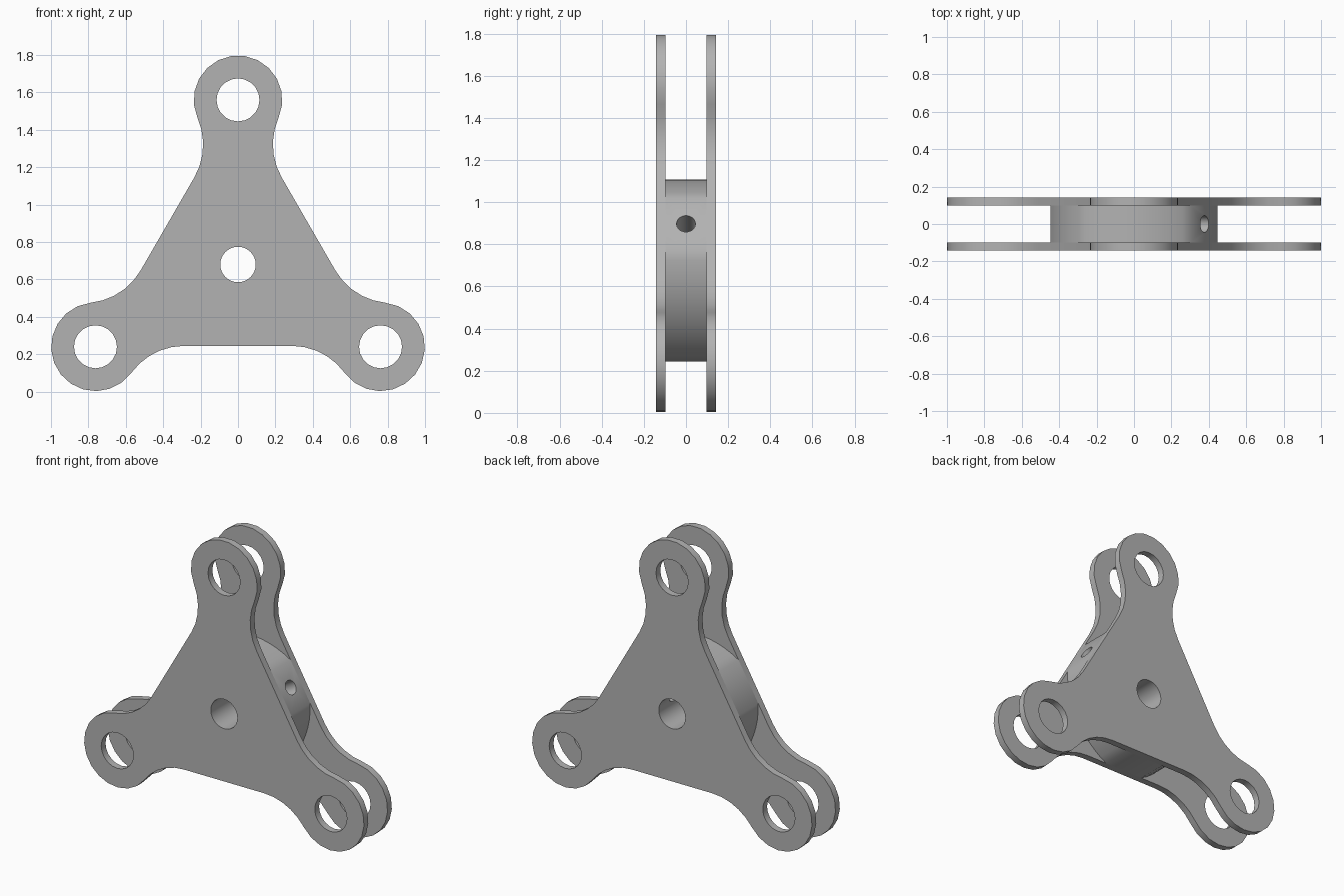
import bpy, bmesh, math
from mathutils import Vector, Matrix

if "Cube" in bpy.data.objects:
    bpy.data.objects.remove(bpy.data.objects["Cube"], do_unlink=True)

CENTRE_Z = 0.68      # height of the hub axis
ARM = 0.88           # hub axis to lug axis
LUG_R = 0.237
EDGE = 0.435         # hub axis to the straight plate edges
FILLET = 0.35
INNER, OUTER = 0.098, 0.142

grey = bpy.data.materials.new("satin grey metal")
grey.use_nodes = True
grey.diffuse_color = (0.45, 0.45, 0.45, 1)
grey.node_tree.nodes["Principled BSDF"].inputs["Base Color"].default_value = grey.diffuse_color


def arc(centre, r, a0, a1, n):
    return [Vector((centre[0] + r * math.cos(a0 + (a1 - a0) * i / n),
                    centre[1] + r * math.sin(a0 + (a1 - a0) * i / n))) for i in range(n + 1)]


def circle(centre, r, n):
    return arc(centre, r, 0, math.tau, n)[:-1]


def three_fold(points):
    """Repeat a run of points around the hub axis."""
    return [Matrix.Rotation(k * math.tau / 3, 2) @ p for k in range(3) for p in points]


def mirrored(points):
    return [Vector((-p.x, p.y)) for p in reversed(points)]


def slab(name, loops, y0, y1):
    """Extrude an outline with holes between two depths."""
    curve = bpy.data.curves.new(name, 'CURVE')
    curve.dimensions, curve.fill_mode = '2D', 'BOTH'
    curve.extrude = (y1 - y0) / 2
    for loop in loops:
        spline = curve.splines.new('POLY')
        spline.points.add(len(loop) - 1)
        for point, p in zip(spline.points, loop):
            point.co = (p.x, p.y, 0, 1)
        spline.use_cyclic_u = True
    temp = bpy.data.objects.new(name + "_outline", curve)
    bpy.context.collection.objects.link(temp)
    bpy.context.view_layer.update()
    mesh = bpy.data.meshes.new_from_object(temp.evaluated_get(bpy.context.evaluated_depsgraph_get()))
    bpy.data.objects.remove(temp, do_unlink=True)
    mesh.name = name
    mesh.transform(Matrix.Translation((0, (y0 + y1) / 2, CENTRE_Z)) @ Matrix.Rotation(math.pi / 2, 4, 'X'))
    bm = bmesh.new()
    bm.from_mesh(mesh)
    bmesh.ops.remove_doubles(bm, verts=bm.verts, dist=1e-5)
    bmesh.ops.recalc_face_normals(bm, faces=bm.faces)
    bm.to_mesh(mesh)
    bm.free()
    mesh.materials.clear()
    mesh.materials.append(grey)
    obj = bpy.data.objects.new(name, mesh)
    bpy.context.collection.objects.link(obj)
    return obj


def finish(obj):
    bpy.ops.object.select_all(action='DESELECT')
    obj.select_set(True)
    bpy.context.view_layer.objects.active = obj
    bpy.ops.object.shade_smooth_by_angle(angle=math.radians(32))


# Plate outline: lug arc, joined to the straight edges by concave fillets
n = Vector((math.cos(math.pi / 6), 0.5))
t = Vector((-n.y, n.x))
lug = Vector((0, ARM))
reach = EDGE + FILLET
along = lug.dot(t) - math.sqrt((LUG_R + FILLET) ** 2 - (reach - lug.dot(n)) ** 2)
fc = n * reach + t * along
to_lug = lug - fc
a_lug = math.atan2(to_lug.y, to_lug.x)
fillet = arc(fc, FILLET, math.pi * 7 / 6, a_lug, 5)
lug_arc = arc(lug, LUG_R, a_lug - math.pi, math.tau - a_lug, 13)
outline = three_fold(fillet + lug_arc[1:-1] + mirrored(fillet))

bore = circle((0, 0), 0.095, 24)
holes = [circle(Matrix.Rotation(k * math.tau / 3, 2) @ lug, 0.115, 20) for k in range(3)]
for name, y0, y1 in (("front_plate", -OUTER, -INNER), ("back_plate", INNER, OUTER)):
    finish(slab(name, [outline, bore] + holes, y0, y1))

# Hub: flats flush with the plate edges, bulging arcs towards the lugs
corner = n * EDGE + t * 0.14
rise = 0.427 - corner.y
hub_r = (corner.x ** 2 + rise ** 2) / (2 * rise)
hub_c = Vector((0, 0.427 - hub_r))
start = math.atan2(corner.y - hub_c.y, corner.x)
hub = slab("hub", [three_fold(arc(hub_c, hub_r, start, math.pi - start, 12)), bore], -INNER, INNER)

# Set screw hole drilled from the left flat into the bore
bpy.ops.mesh.primitive_cylinder_add(vertices=20, radius=0.045, depth=0.45)
drill = bpy.context.object
drill.name = "drill_cutter"
drill.data.materials.append(grey)
drill.rotation_euler = (0, math.pi / 3, 0)
drill.location = (n.x * 0.3, 0, CENTRE_Z + n.y * 0.3)
drill.hide_render = True
cut = hub.modifiers.new("screw_hole", 'BOOLEAN')
cut.operation, cut.solver, cut.object = 'DIFFERENCE', 'EXACT', drill
bpy.context.view_layer.objects.active = hub
bpy.ops.object.modifier_apply(modifier=cut.name)
bpy.data.objects.remove(drill, do_unlink=True)
finish(hub)
